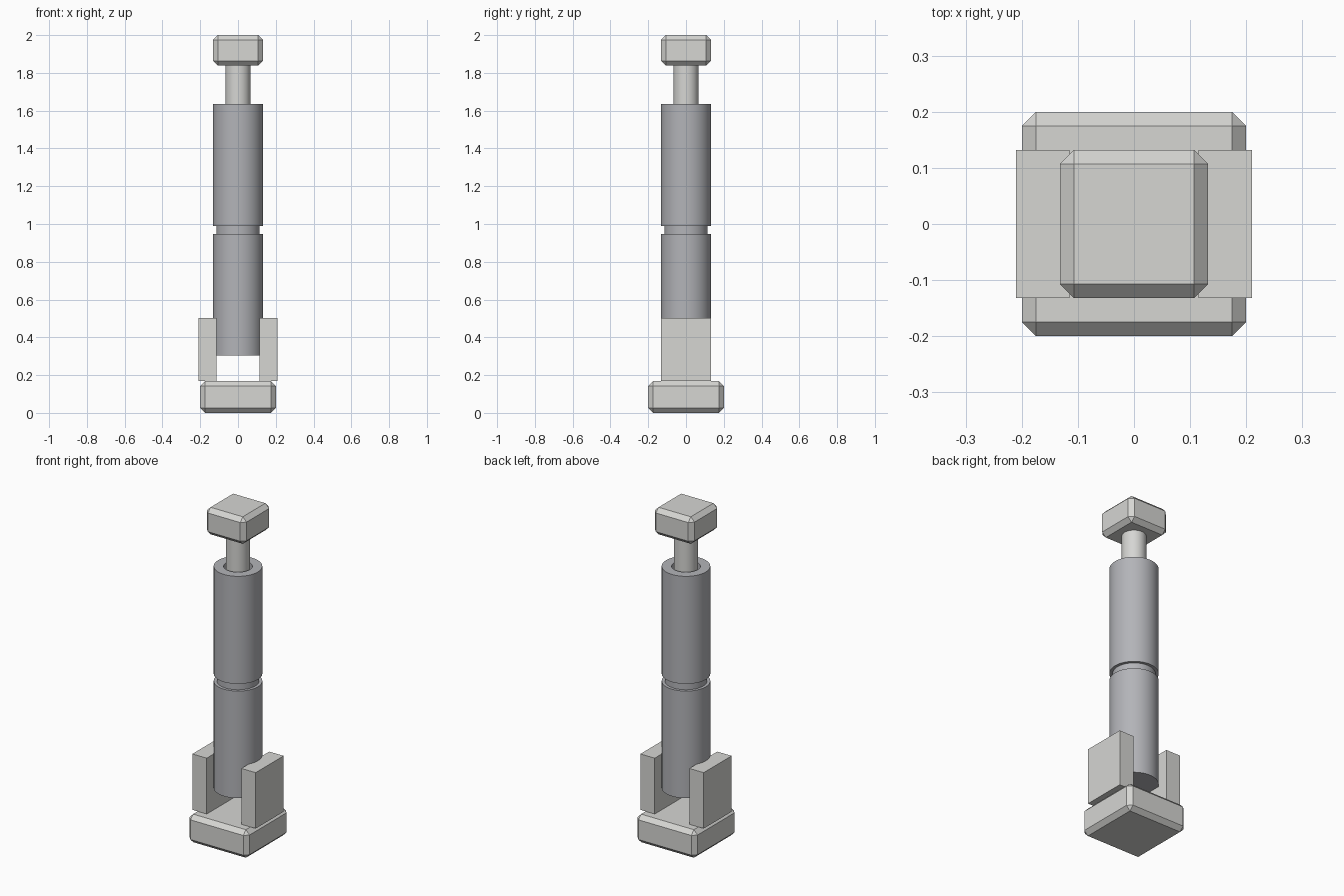
import bpy, bmesh, math

if "Cube" in bpy.data.objects:
    bpy.data.objects.remove(bpy.data.objects["Cube"], do_unlink=True)


def material(name, colour):
    m = bpy.data.materials.new(name)
    m.use_nodes = True
    m.diffuse_color = colour
    m.node_tree.nodes["Principled BSDF"].inputs["Base Color"].default_value = colour
    return m


light = material("light grey", (0.67, 0.67, 0.65, 1))
steel = material("steel grey", (0.45, 0.455, 0.48, 1))


def add_object(name, bm, mat, smooth=False):
    bmesh.ops.recalc_face_normals(bm, faces=bm.faces)
    mesh = bpy.data.meshes.new(name)
    bm.to_mesh(mesh)
    bm.free()
    mesh.materials.append(mat)
    ob = bpy.data.objects.new(name, mesh)
    bpy.context.collection.objects.link(ob)
    if smooth:
        bpy.ops.object.select_all(action="DESELECT")
        ob.select_set(True)
        bpy.context.view_layer.objects.active = ob
        bpy.ops.object.shade_smooth_by_angle(angle=math.radians(30))
    return ob


def box(name, x, y, z, mat, chamfer=0):
    """Box from (min, max) ranges, with optional flat chamfers."""
    bm = bmesh.new()
    bmesh.ops.create_cube(bm, size=1)
    for v in bm.verts:
        for i, (lo, hi) in enumerate((x, y, z)):
            v.co[i] = hi if v.co[i] > 0 else lo
    if chamfer:
        bmesh.ops.bevel(bm, geom=bm.edges[:], offset=chamfer,
                        segments=1, affect="EDGES")
    return add_object(name, bm, mat)


def lathe(name, profile, mat):
    """Turn a (radius, height) profile around the z axis."""
    bm = bmesh.new()
    verts = [bm.verts.new((r, 0, z)) for r, z in profile]
    edges = [bm.edges.new(pair) for pair in zip(verts, verts[1:])]
    bmesh.ops.spin(bm, geom=verts + edges, cent=(0, 0, 0), axis=(0, 0, 1),
                   angle=math.tau, steps=64)
    bmesh.ops.remove_doubles(bm, verts=bm.verts, dist=1e-4)
    return add_object(name, bm, mat, smooth=True)


def solid(name, r, bottom, top, mat):
    return lathe(name, [(0, bottom), (r, bottom), (r, top), (0, top)], mat)


R = 0.132

# Chamfered foot and head blocks
box("base_block", (-0.2, 0.2), (-0.2, 0.2), (0, 0.168), light, 0.025)
box("head_block", (-R, R), (-R, R), (1.838, 2), light, 0.025)

# Side plates clamping the lower cylinder
for name, side in (("left_plate", 1), ("right_plate", -1)):
    x = sorted((side * 0.115, side * 0.21))
    box(name, x, (-R, R), (0.168, 0.503), light)

# Cylinder body with a narrow neck and a bored upper sleeve
solid("lower_cylinder", R, 0.305, 0.947, steel)
solid("neck", 0.115, 0.93, 1.01, steel)
lathe("upper_cylinder",
      [(0, 0.99), (R, 0.99), (R, 1.635), (0.078, 1.635), (0.078, 1.1), (0, 1.1)],
      steel)

# Piston rod
solid("piston_rod", 0.066, 1.1, 1.85, light)
